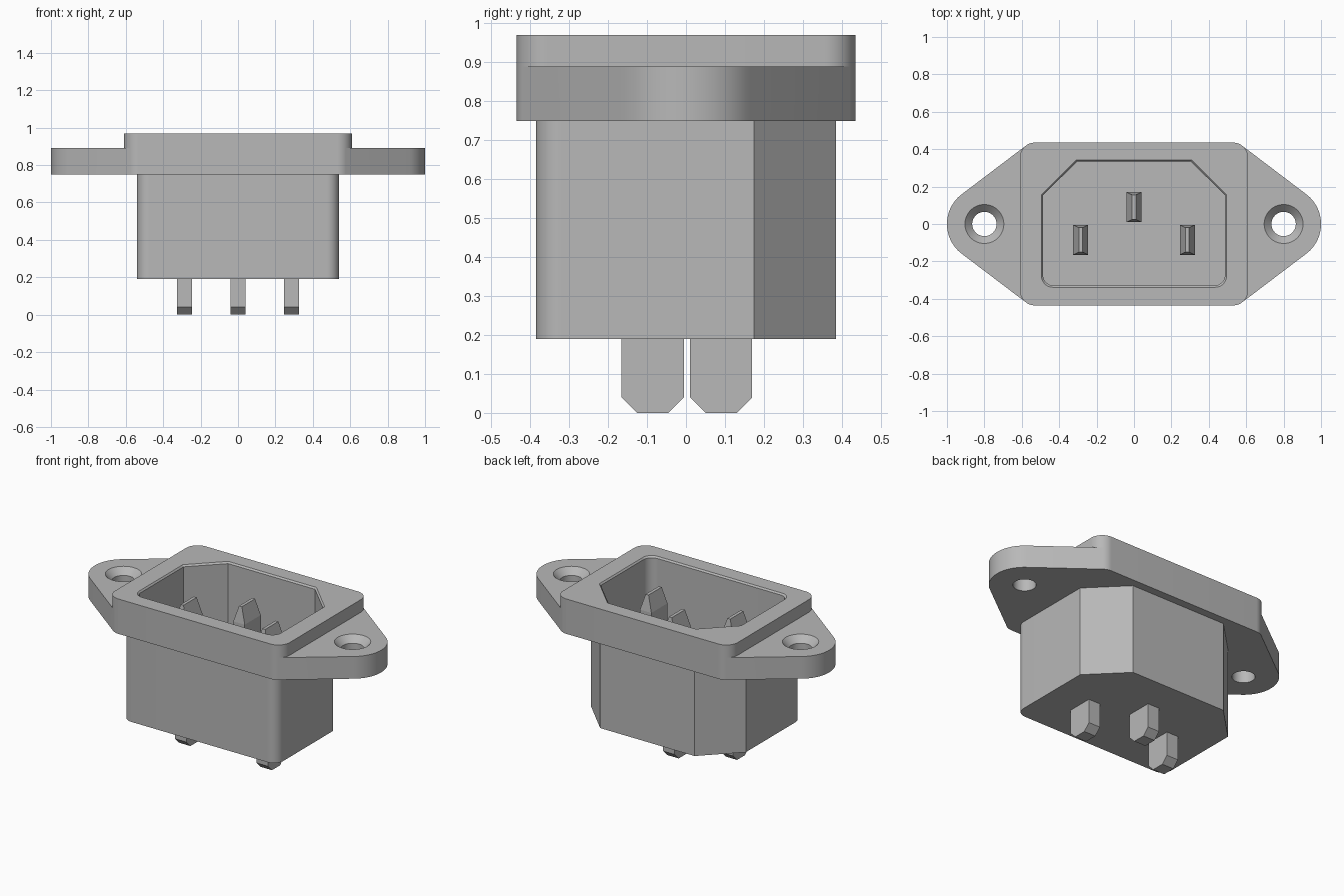
import bpy, bmesh
from math import cos, sin, radians
from mathutils import Vector
from mathutils.geometry import convex_hull_2d

if "Cube" in bpy.data.objects:
    bpy.data.objects.remove(bpy.data.objects["Cube"], do_unlink=True)

grey = bpy.data.materials.new("plain grey")
grey.use_nodes = True
GREY = (0.48, 0.48, 0.48, 1)
grey.diffuse_color = GREY
grey.node_tree.nodes["Principled BSDF"].inputs["Base Color"].default_value = GREY


def outline(corners, mirror=True):
    """Hull around rounded corners (x, y, radius), mirrored in x."""
    pts = []
    for x, y, r in corners:
        for side in ((1, -1) if mirror else (1,)):
            for a in (range(0, 360, 5) if r else (0,)):
                pts.append(Vector((side * (x + r * cos(radians(a))), y + r * sin(radians(a)))))
    return [pts[i] for i in convex_hull_2d(pts)]


def loft(name, points, sections, at=(0, 0)):
    """Stack scaled copies of an outline; each section is (z, x scale, y scale)."""
    bm = bmesh.new()
    rings = [[bm.verts.new((at[0] + p.x * sx, at[1] + p.y * sy, z)) for p in points]
             for z, sx, sy in sections]
    n = len(points)
    for low, high in zip(rings, rings[1:]):
        for i in range(n):
            j = (i + 1) % n
            bm.faces.new((low[i], low[j], high[j], high[i]))
    bm.faces.new(rings[0][::-1])
    bm.faces.new(rings[-1])
    bmesh.ops.recalc_face_normals(bm, faces=bm.faces)
    mesh = bpy.data.meshes.new(name)
    bm.to_mesh(mesh)
    bm.free()
    mesh.materials.append(grey)
    ob = bpy.data.objects.new(name, mesh)
    bpy.context.collection.objects.link(ob)
    return ob


def activate(ob):
    bpy.ops.object.select_all(action='DESELECT')
    ob.select_set(True)
    bpy.context.view_layer.objects.active = ob


def combine(target, other, operation):
    activate(target)
    mod = target.modifiers.new(operation.lower(), 'BOOLEAN')
    mod.operation = operation
    mod.solver = 'EXACT'
    mod.object = other
    bpy.ops.object.modifier_apply(modifier=mod.name)
    bpy.data.objects.remove(other, do_unlink=True)


# Housing: mounting flange with ears, raised rim and keyed body
rim_corners = [(0.53, 0.355, 0.08), (0.53, -0.355, 0.08)]
housing = loft("housing", outline(rim_corners + [(0.8, 0, 0.2)]),
               [(0.75, 1, 1), (0.89, 1, 1)])
rim = loft("rim", outline(rim_corners), [(0.89, 1, 1), (0.97, 1, 1)])
combine(housing, rim, 'UNION')
body = loft("body", outline([(0.33, 0.385, 0), (0.54, 0.175, 0), (0.475, -0.32, 0.065)]),
            [(0.19, 1, 1), (0.75, 1, 1)])
combine(housing, body, 'UNION')

# Keyed socket cavity with a softened lip
cavity = loft("cavity", outline([(0.303, 0.335, 0), (0.487, 0.153, 0), (0.427, -0.27, 0.06)]),
              [(0.27, 1, 1), (0.96, 1, 1), (0.972, 1.02, 1.03), (1.1, 1.02, 1.03)])
combine(housing, cavity, 'DIFFERENCE')

# Countersunk screw holes
for side in (-1, 1):
    hole = loft("hole", outline([(0, 0, 0.065)], False),
                [(0.7, 1, 1), (0.85, 1, 1), (0.89, 1.6, 1.6), (0.93, 1.6, 1.6)], (side * 0.8, 0))
    combine(housing, hole, 'DIFFERENCE')

activate(housing)
bpy.ops.object.shade_smooth_by_angle(angle=radians(30))

# Contact pins: chamfered below, wedge-tipped above
blade = [Vector((0.04 * sx, 0.08 * sy)) for sx, sy in ((-1, -1), (1, -1), (1, 1), (-1, 1))]
for name, x, y in (("earth_pin", 0, 0.09), ("left_pin", 0.285, -0.085), ("right_pin", -0.285, -0.085)):
    loft(name, blade, [(0, 1, 0.5), (0.04, 1, 1), (0.79, 1, 1), (0.89, 0.25, 0.82)], (x, y))
